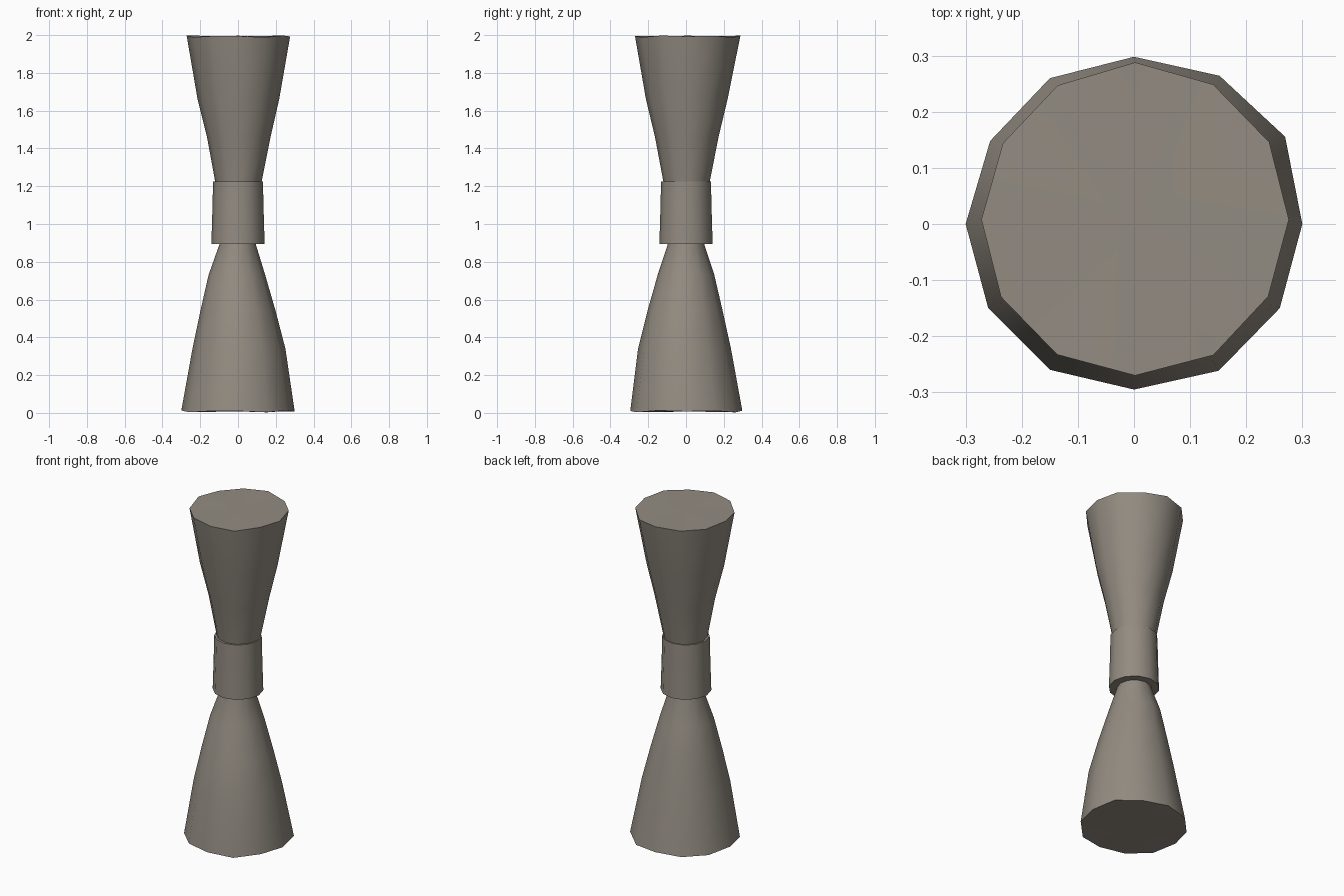
import bpy, bmesh, math

old = bpy.data.objects.get("Cube")
if old:
    bpy.data.objects.remove(old, do_unlink=True)

SIDES = 12

# Weathered stone colour
stone = bpy.data.materials.new("warm grey stone")
stone.use_nodes = True
COLOUR = (0.29, 0.26, 0.22, 1)
stone.diffuse_color = COLOUR
stone.node_tree.nodes["Principled BSDF"].inputs["Base Color"].default_value = COLOUR


def lathe(name, rings, uneven=None):
    """Stack of capped rings (z, radius, centre x, centre y); uneven maps ring index to radius offsets."""
    bm = bmesh.new()
    loops = []
    for i, (z, r, cx, cy) in enumerate(rings):
        offsets = (uneven or {}).get(i, [0] * SIDES)
        loop = []
        for k in range(SIDES):
            a = math.tau * k / SIDES
            rr = r + offsets[k]
            # Roughly cut rims rise and fall a little
            dz = 0.005 * math.sin(k * 2.4) if i in (uneven or {}) else 0
            loop.append(bm.verts.new((cx + rr * math.cos(a), cy + rr * math.sin(a), z + dz)))
        loops.append(loop)
    for low, high in zip(loops, loops[1:]):
        for k in range(SIDES):
            n = (k + 1) % SIDES
            bm.faces.new((low[k], low[n], high[n], high[k]))
    # Fan caps with a centre point
    for loop, ring in ((loops[0], rings[0]), (loops[-1], rings[-1])):
        centre = bm.verts.new((ring[2], ring[3], ring[0]))
        for k in range(SIDES):
            bm.faces.new((loop[k], loop[(k + 1) % SIDES], centre))
    bmesh.ops.recalc_face_normals(bm, faces=bm.faces[:])
    mesh = bpy.data.meshes.new(name)
    bm.to_mesh(mesh)
    bm.free()
    mesh.materials.append(stone)
    obj = bpy.data.objects.new(name, mesh)
    bpy.context.collection.objects.link(obj)
    bpy.ops.object.select_all(action="DESELECT")
    obj.select_set(True)
    bpy.context.view_layer.objects.active = obj
    bpy.ops.object.shade_smooth_by_angle(angle=math.radians(42))
    return obj


# Flared base, running up into the collar
lathe("lower_flare", [
    (0.008, 0.298, 0, 0),
    (0.34, 0.246, 0.005, -0.008),
    (0.54, 0.199, 0, -0.005),
    (0.73, 0.150, -0.006, 0),
    (0.89, 0.097, -0.002, 0),
    (1.02, 0.085, 0, 0),
], {0: [0.002, 0.013, 0.007, 0, 0.002, -0.002, 0.002, 0.002, 0.002, -0.003, 0.004, 0.002]})

# Flared top, starting inside the collar
lathe("upper_flare", [
    (1.00, 0.085, 0, 0),
    (1.22, 0.122, 0.002, 0.003),
    (1.46, 0.168, 0.004, 0.004),
    (1.66, 0.216, 0.002, 0.004),
    (1.993, 0.274, 0.002, 0.008),
], {4: [0, 0.002, 0.004, 0.006, 0.002, -0.002, 0, 0.002, 0.004, 0.004, 0.005, 0]})

# Binding collar around the waist
lathe("waist_collar", [(0.895, 0.141, 0, 0), (1.06, 0.136, 0, 0), (1.225, 0.132, 0, 0)])
